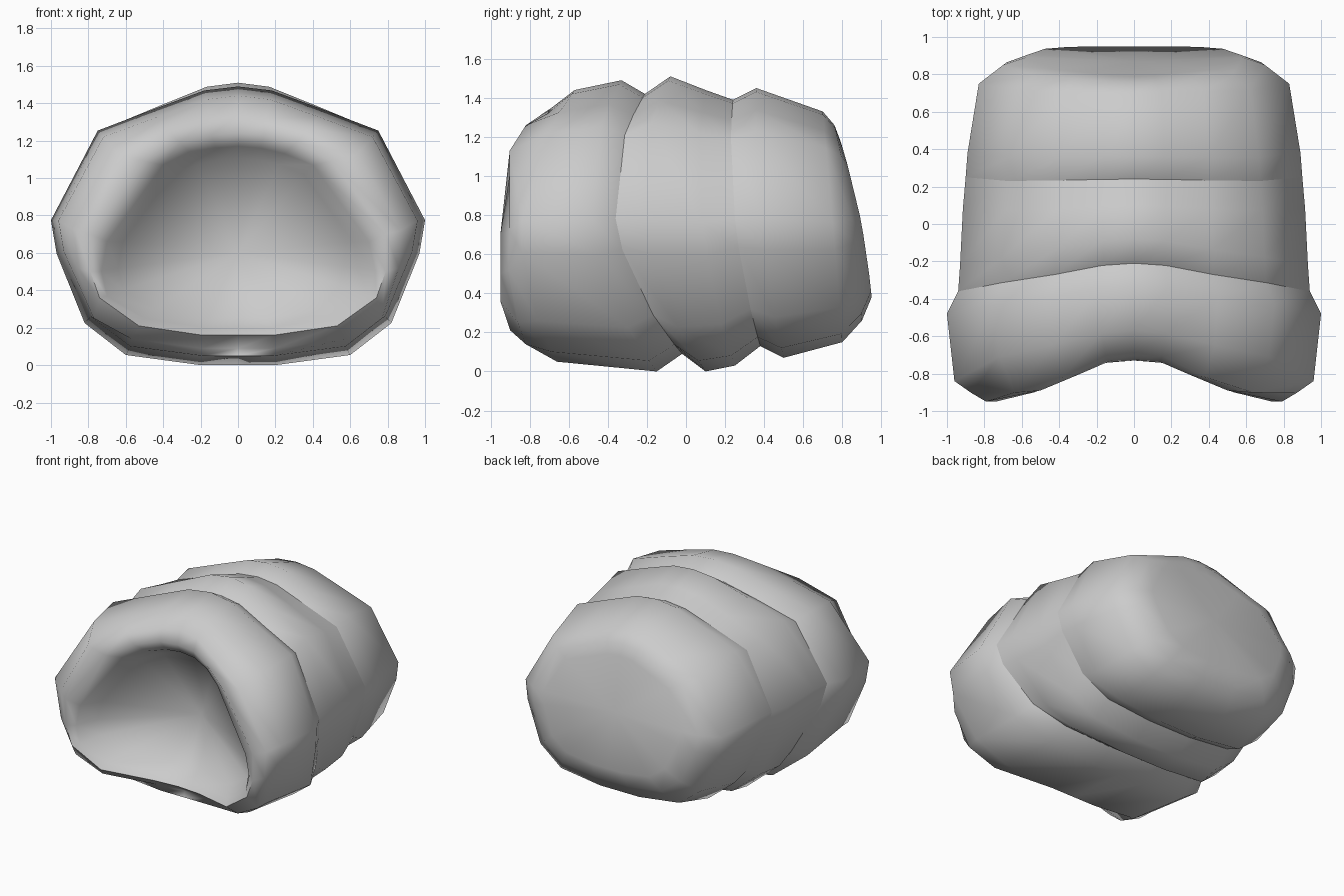
import bpy, bmesh

if "Cube" in bpy.data.objects:
    bpy.data.objects.remove(bpy.data.objects["Cube"])

# Half cross-section: x share, height share (-1 bottom, 0 widest, 1 top)
HALF = [(0, 1), (.18, .97), (.45, .83), (.75, .67), (1, 0), (.97, -.23),
        (.82, -.71), (.6, -.93), (.2, -1), (0, -1)]


def mirrored(half):
    return half + [(-x, y, z) for x, y, z in reversed(half[1:-1])]


def ring(y_top, y_mid, y_bot, w, zt, zb):
    """Curved body ring following the shared cross-section."""
    zm = zb + .52 * (zt - zb)
    pts = []
    for u, v in HALF:
        y = y_mid + (y_top - y_bot) / 2 * v + ((y_top + y_bot) / 2 - y_mid) * v * v
        z = zm + v * ((zt - zm) if v > 0 else (zm - zb))
        pts.append((u * w, y, z))
    return mirrored(pts)


def front_y(x):
    """Front rim sweeps forward toward the sides."""
    knots = [(0, -.73), (.18, -.74), (.4, -.86), (.7, -.95), (.84, -.95), (1, -.86)]
    for (a, ya), (b, yb) in zip(knots, knots[1:]):
        if x <= b:
            return ya + (yb - ya) * (x - a) / (b - a)
    return -.86


def rim(half, back=0, low_back=0):
    return mirrored([(x, front_y(x) + (low_back if z < .4 else back), z) for x, z in half])


def loft(name, rings, start=None, end=None):
    bm = bmesh.new()
    rows = [[bm.verts.new(p) for p in r] for r in rings]
    n = len(rows[0])
    for a, b in zip(rows, rows[1:]):
        for i in range(n):
            j = (i + 1) % n
            bm.faces.new((a[i], a[j], b[j], b[i]))
    for tip, row, flip in ((start, rows[0], False), (end, rows[-1], True)):
        if tip:
            c = bm.verts.new(tip)
            for i in range(n):
                f = (c, row[(i + 1) % n], row[i])
                bm.faces.new(f[::-1] if flip else f)
    # Point the faces outward
    bmesh.ops.recalc_face_normals(bm, faces=bm.faces)
    top = max(bm.faces, key=lambda f: f.calc_center_median().z)
    if top.normal.z < 0:
        bmesh.ops.reverse_faces(bm, faces=bm.faces)
    me = bpy.data.meshes.new(name)
    bm.to_mesh(me)
    bm.free()
    ob = bpy.data.objects.new(name, me)
    bpy.context.collection.objects.link(ob)
    bpy.ops.object.select_all(action='DESELECT')
    ob.select_set(True)
    bpy.context.view_layer.objects.active = ob
    bpy.ops.object.shade_smooth_by_angle(angle=1.4)


# Rounded lip, from outside to inside, and the hollow it surrounds
outer = [(0, 1.34), (.15, 1.32), (.38, 1.26), (.64, 1.13), (.87, .72), (.86, .52),
         (.77, .25), (.57, .14), (.2, .09), (0, .09)]
crest = [(0, 1.24), (.14, 1.23), (.31, 1.19), (.5, 1.09), (.79, .7), (.79, .5),
         (.74, .36), (.53, .21), (.19, .16), (0, .16)]
lip = [(0, 1.17), (.12, 1.16), (.25, 1.13), (.4, 1.07), (.7, .66), (.73, .5),
       (.7, .37), (.5, .25), (.18, .2), (0, .2)]
hollow = [(x * .88, .64 + (z - .64) * .88) for x, z in lip]

seam_1 = ring(-.21, -.36, -.02, .94, 1.42, .09)
seam_2 = ring(.24, .25, .38, .90, 1.39, .13)

# Front segment with hollow
loft("front_segment", [
    rim(hollow, .16, .14), rim(lip, .04, .04), rim(crest), rim(outer, .03, .09),
    ring(-.57, -.84, -.66, .96, 1.44, .05),
    ring(-.33, -.48, -.15, 1.0, 1.49, 0),
    seam_1], start=(0, -.44, .6))

# Middle segment
loft("middle_segment", [
    seam_1,
    ring(-.08, -.22, .10, .93, 1.51, 0),
    ring(.10, .08, .25, .915, 1.44, .03),
    seam_2])

# Rear segment with flat, tilted end
loft("rear_segment", [
    seam_2,
    ring(.36, .38, .50, .89, 1.45, .07),
    ring(.70, .75, .80, .83, 1.33, .15),
    ring(.76, .85, .90, .70, 1.26, .26),
    ring(.79, .89, .95, .58, 1.18, .38)], end=(0, .87, .78))
